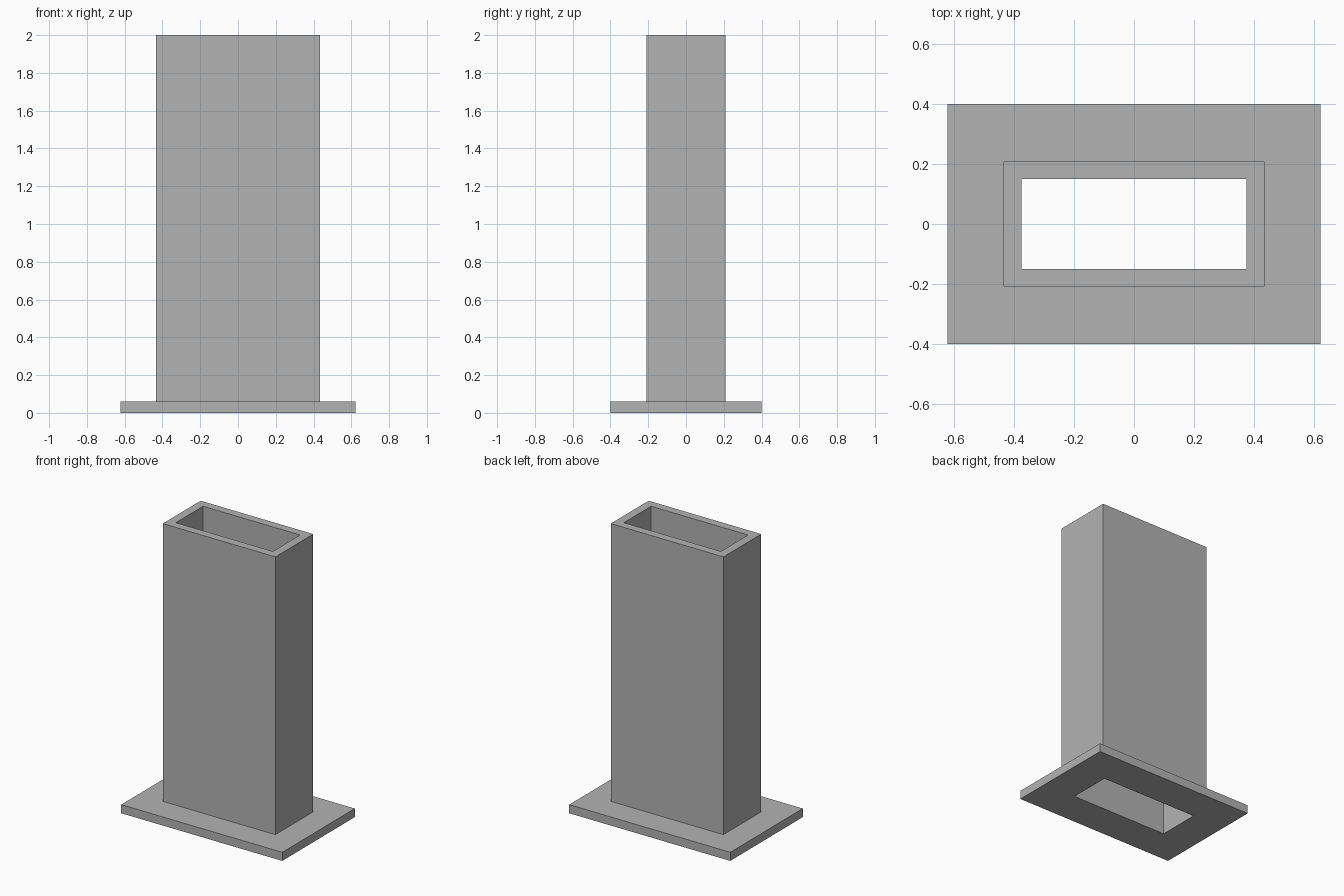
import bpy
import bmesh

cube = bpy.data.objects.get("Cube")
if cube:
    bpy.data.objects.remove(cube, do_unlink=True)

# Plain grey material
grey = bpy.data.materials.new("plain_grey")
grey.use_nodes = True
colour = (0.45, 0.45, 0.45, 1)
grey.diffuse_color = colour
grey.node_tree.nodes["Principled BSDF"].inputs["Base Color"].default_value = colour

# Half sizes and heights
plate_x, plate_y, plate_top = 0.622, 0.4, 0.06
tube_x, tube_y, tube_top = 0.435, 0.2085, 2.0
hole_x, hole_y = 0.375, 0.15

# Rectangular rings: around the plate, up the tube, over the rim, down the hole
profile = [
    (plate_x, plate_y, 0),
    (plate_x, plate_y, plate_top),
    (tube_x, tube_y, plate_top),
    (tube_x, tube_y, tube_top),
    (hole_x, hole_y, tube_top),
    (hole_x, hole_y, 0),
]
corners = [(-1, -1), (1, -1), (1, 1), (-1, 1)]

bm = bmesh.new()
rings = [[bm.verts.new((sx * x, sy * y, z)) for sx, sy in corners]
         for x, y, z in profile]

# Bridge each ring to the next, closing the loop on the underside
for i, low in enumerate(rings):
    high = rings[(i + 1) % len(rings)]
    for a in range(4):
        b = (a + 1) % 4
        bm.faces.new((low[a], low[b], high[b], high[a]))
bmesh.ops.recalc_face_normals(bm, faces=bm.faces)

# Hollow rectangular tube on a flanged base plate
mesh = bpy.data.meshes.new("flanged_tube")
bm.to_mesh(mesh)
bm.free()
mesh.materials.append(grey)
tube = bpy.data.objects.new("flanged_tube", mesh)
bpy.context.collection.objects.link(tube)
